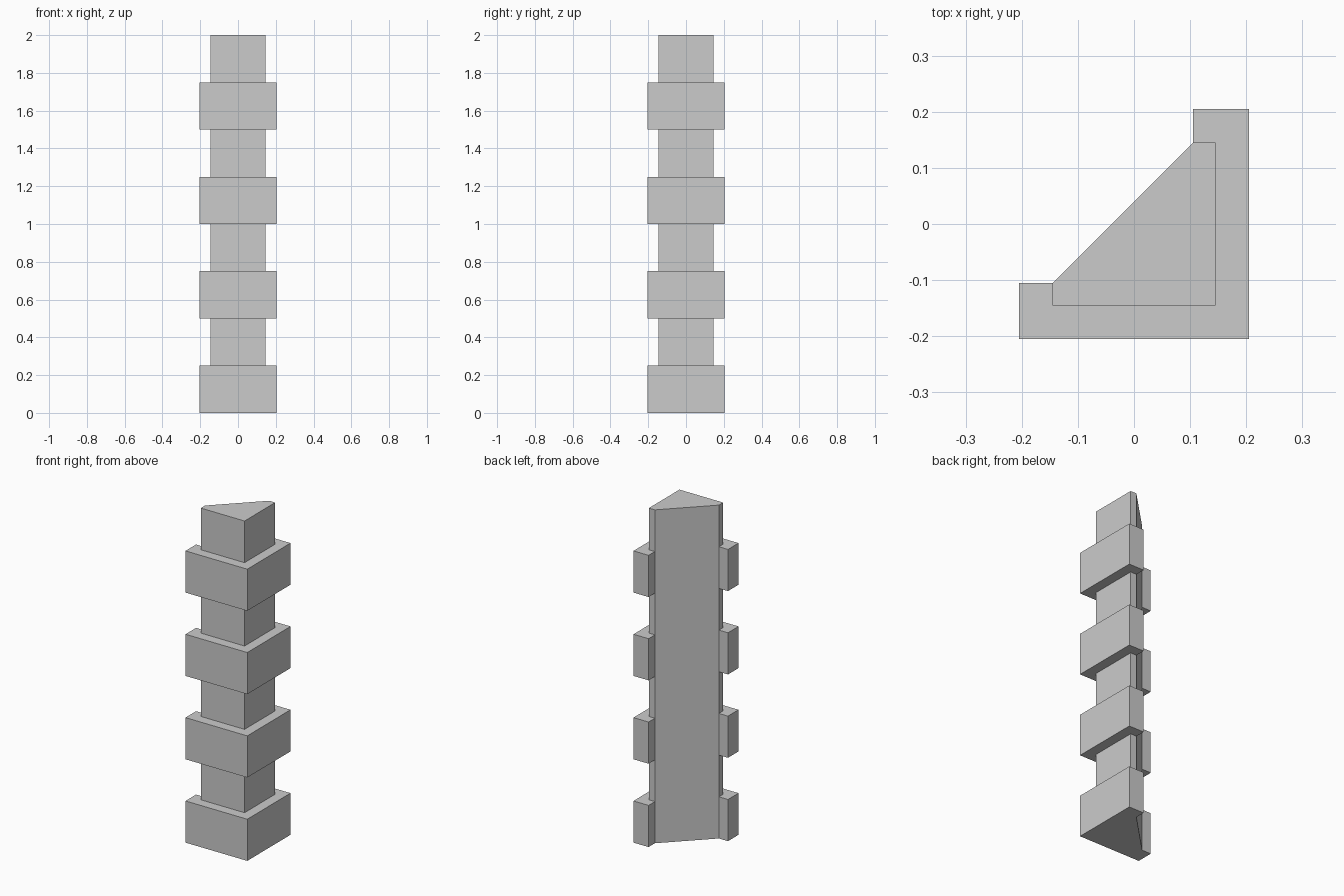
import bpy, bmesh

if "Cube" in bpy.data.objects:
    bpy.data.objects.remove(bpy.data.objects["Cube"])

INNER, OUTER, STEP = 0.145, 0.205, 0.105   # core half width, block half width, chamfer corner
TIER, TIERS = 0.25, 8

# Triangular core section; the last two points span the sloping back
core = [(-INNER, -INNER), (INNER, -INNER), (INNER, INNER), (STEP, INNER), (-INNER, -STEP)]
# Outer corner wrapped around the core by the wide blocks
wrap = [(-OUTER, -STEP), (-OUTER, -OUTER), (OUTER, -OUTER), (OUTER, OUTER), (STEP, OUTER)]

block = wrap + core[3:]                               # full wide section
ledge = wrap + [core[i] for i in (3, 2, 1, 0, 4)]     # exposed ring around the core

bm = bmesh.new()
cache = {}


def vert(p, z):
    key = (p, z)
    if key not in cache:
        cache[key] = bm.verts.new((p[0], p[1], z))
    return cache[key]


def cap(section, z):
    bm.faces.new([vert(p, z) for p in section])


def walls(section, z0, z1):
    for a, b in zip(section, section[1:] + section[:1]):
        bm.faces.new([vert(a, z0), vert(b, z0), vert(b, z1), vert(a, z1)])


# Alternating wide blocks and narrow core tiers, with a ledge at every change
cap(block, 0.0)
for i in range(TIERS):
    walls(block if i % 2 == 0 else core, i * TIER, (i + 1) * TIER)
    if i < TIERS - 1:
        cap(ledge, (i + 1) * TIER)
cap(core, TIERS * TIER)

bmesh.ops.recalc_face_normals(bm, faces=bm.faces)
# Merge the sloping back into one flat face
bmesh.ops.dissolve_limit(bm, angle_limit=0.01, verts=bm.verts, edges=bm.edges)

mesh = bpy.data.meshes.new("corner_quoin_column")
bm.to_mesh(mesh)
bm.free()
column = bpy.data.objects.new("corner_quoin_column", mesh)
bpy.context.collection.objects.link(column)
